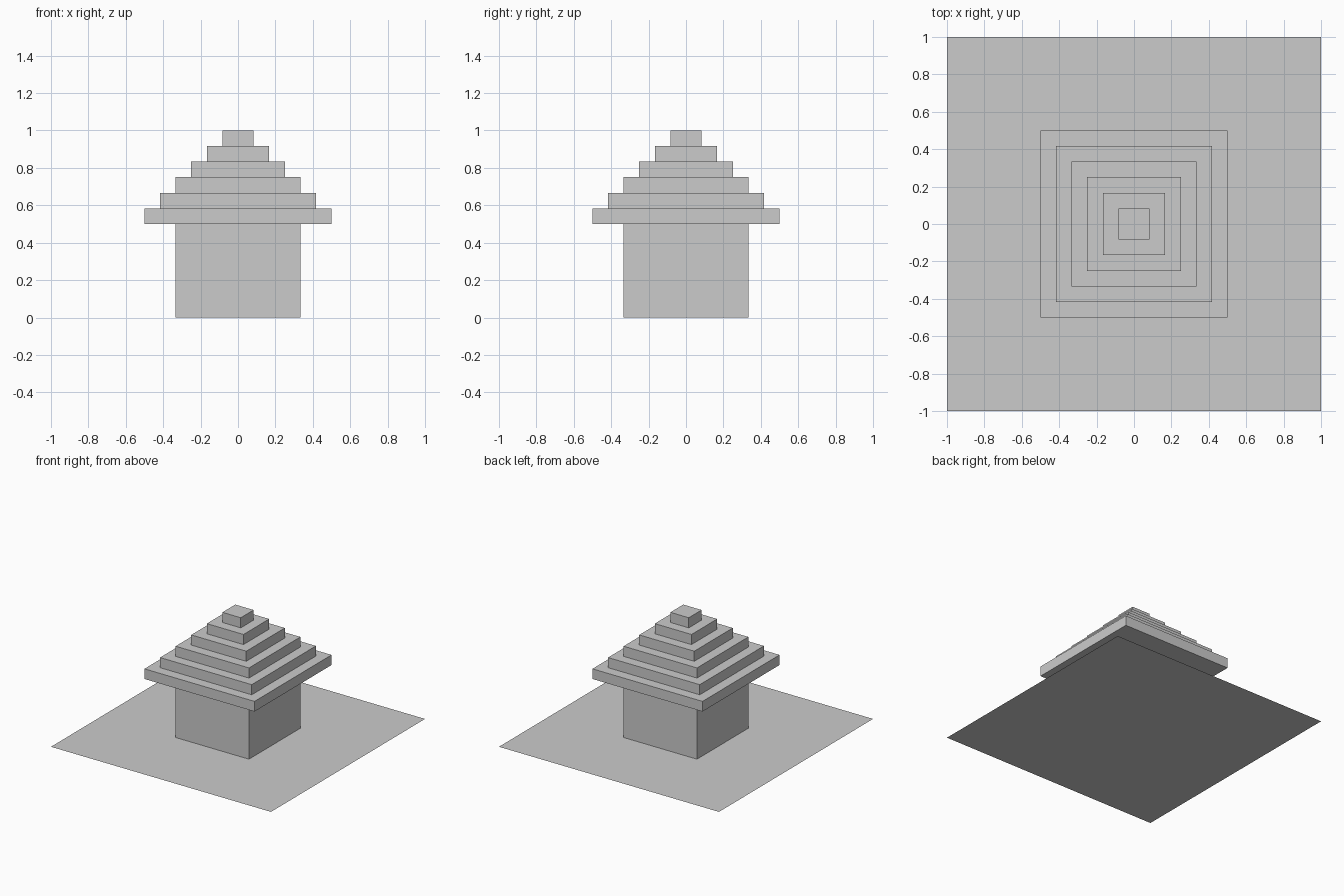
import bpy

default = bpy.data.objects.get("Cube")
if default:
    bpy.data.objects.remove(default, do_unlink=True)

# Single stone colour
GREY = (0.6, 0.6, 0.6, 1.0)
stone = bpy.data.materials.new("plain_grey")
stone.use_nodes = True
stone.diffuse_color = GREY
stone.node_tree.nodes["Principled BSDF"].inputs["Base Color"].default_value = GREY


def finish(name):
    obj = bpy.context.object
    obj.name = name
    obj.data.name = name
    obj.data.materials.append(stone)
    return obj


def block(name, width, bottom, height):
    """Square block centred on the vertical axis."""
    bpy.ops.mesh.primitive_cube_add(size=1, location=(0, 0, bottom + height / 2))
    bpy.context.object.scale = (width, width, height)
    bpy.ops.object.transform_apply(location=False, rotation=False, scale=True)
    return finish(name)


# Flat ground sheet
bpy.ops.mesh.primitive_plane_add(size=2, location=(0, 0, 0))
finish("ground_sheet")

# Square hut walls
WALL_HEIGHT = 0.5
block("walls", 2 / 3, 0, WALL_HEIGHT)

# Stepped roof, each tier one step narrower than the one below
TIERS = 6
STEP = WALL_HEIGHT / TIERS
for i in range(TIERS):
    block(f"roof_tier_{i + 1}", 1 - 2 * STEP * i, WALL_HEIGHT + STEP * i, STEP)
